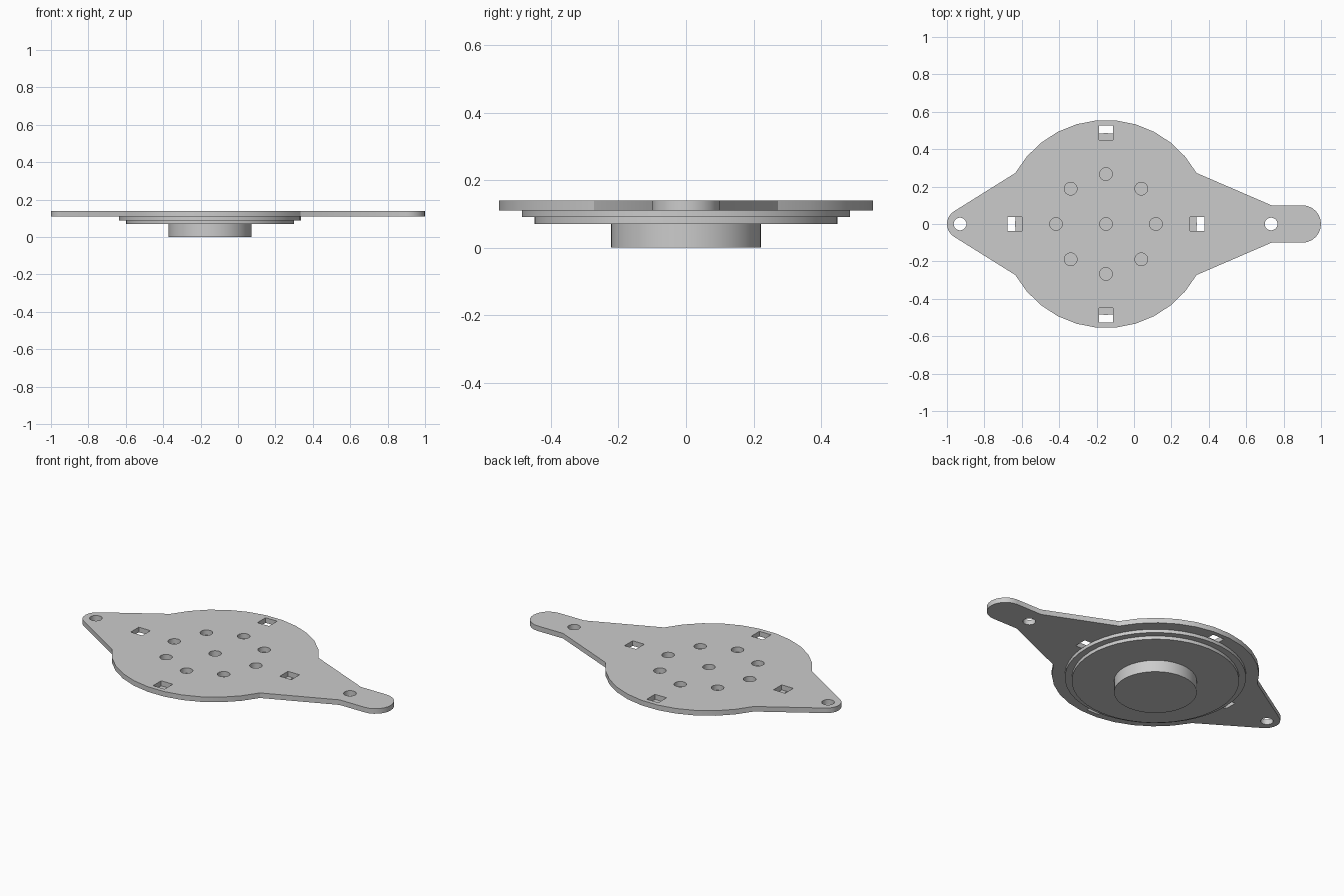
import bpy, bmesh
from math import radians, cos, sin, pi

if "Cube" in bpy.data.objects:
    bpy.data.objects.remove(bpy.data.objects["Cube"])

CX = -0.15                    # centre of the round body
Z0, Z1 = 0.11, 0.14           # plate bottom and top


def arc(cx, cy, r, a0, a1, n):
    """n + 1 points along an arc, angles in degrees."""
    return [(cx + r * cos(radians(a0 + (a1 - a0) * i / n)),
             cy + r * sin(radians(a0 + (a1 - a0) * i / n))) for i in range(n + 1)]


def circle(cx, cy, r, n=24):
    return arc(cx, cy, r, 0, 360, n)[:-1]


def square(cx, cy, h):
    return [(cx - h, cy - h), (cx + h, cy - h), (cx + h, cy + h), (cx - h, cy + h)]


def finish(ob):
    bpy.ops.object.select_all(action='DESELECT')
    ob.select_set(True)
    bpy.context.view_layer.objects.active = ob
    bpy.ops.object.shade_smooth_by_angle(angle=radians(30))


def perforated_plate(name, loops, z0, z1):
    """Flat plate from an outline and hole loops."""
    cu = bpy.data.curves.new(name + "_profile", 'CURVE')
    cu.dimensions = '2D'
    cu.fill_mode = 'BOTH'
    cu.extrude = (z1 - z0) / 2
    for pts in loops:
        sp = cu.splines.new('POLY')
        sp.points.add(len(pts) - 1)
        for p, (x, y) in zip(sp.points, pts):
            p.co = (x, y, 0, 1)
        sp.use_cyclic_u = True
    tmp = bpy.data.objects.new(name + "_profile", cu)
    bpy.context.collection.objects.link(tmp)
    dg = bpy.context.evaluated_depsgraph_get()
    me = bpy.data.meshes.new_from_object(tmp.evaluated_get(dg))
    bpy.data.objects.remove(tmp)
    bm = bmesh.new()
    bm.from_mesh(me)
    bmesh.ops.remove_doubles(bm, verts=bm.verts, dist=1e-5)
    bmesh.ops.translate(bm, verts=bm.verts, vec=(0, 0, (z0 + z1) / 2))
    bmesh.ops.recalc_face_normals(bm, faces=bm.faces)
    bm.to_mesh(me)
    bm.free()
    me.name = name
    ob = bpy.data.objects.new(name, me)
    bpy.context.collection.objects.link(ob)
    finish(ob)


def disc(name, r, z0, z1, n=48):
    bpy.ops.mesh.primitive_cylinder_add(vertices=n, radius=r, depth=z1 - z0,
                                        location=(CX, 0, (z0 + z1) / 2))
    ob = bpy.context.object
    ob.name = name
    finish(ob)


# Plate outline: upper half, mirrored to the lower half
upper = (arc(0.9, 0, 0.1, 0, 90, 6) + [(0.735, 0.1)]
         + arc(CX, 0, 0.556, 29.4, 150.6, 11)
         + arc(-0.92, 0, 0.08, 122, 180, 4))
outline = upper + [(x, -y) for x, y in reversed(upper[1:-1])]

# Mounting holes, centre hole and ring of eight
holes = [circle(x, 0, 0.034) for x in (-0.93, 0.733, CX)]
holes += [circle(CX + 0.267 * cos(i * pi / 4), 0.267 * sin(i * pi / 4), 0.034)
          for i in range(8)]
# Four square slots straddling the rim of the upper step
holes += [square(CX + 0.488 * dx, 0.488 * dy, 0.038)
          for dx, dy in ((1, 0), (0, 1), (-1, 0), (0, -1))]

perforated_plate("mounting_plate", [outline] + holes, Z0, Z1)

# Stepped discs and boss underneath
disc("upper_step", 0.486, 0.09, Z0)
disc("lower_step", 0.449, 0.07, 0.09)
disc("boss", 0.222, 0.0, 0.07)
